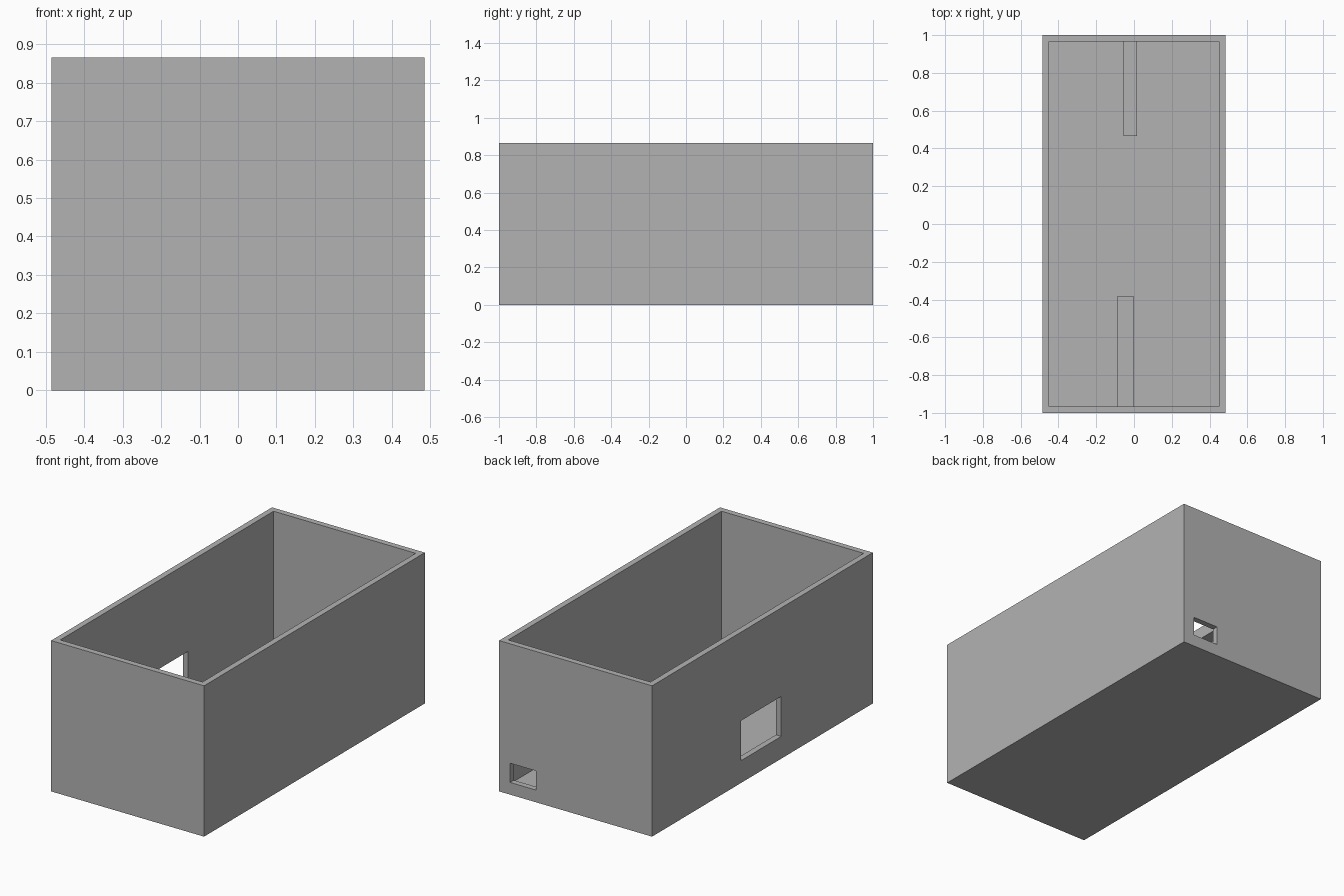
import bpy
from mathutils import Vector

old = bpy.data.objects.get("Cube")
if old:
    bpy.data.objects.remove(old, do_unlink=True)

grey = bpy.data.materials.new("plain grey")
grey.use_nodes = True
grey.diffuse_color = (0.45, 0.45, 0.45, 1)
bsdf = next(n for n in grey.node_tree.nodes if n.type == 'BSDF_PRINCIPLED')
bsdf.inputs["Base Color"].default_value = grey.diffuse_color

HALF_X, HALF_Y, HEIGHT, WALL = 0.485, 1.0, 0.865, 0.034
IN_X, IN_Y = HALF_X - WALL, HALF_Y - WALL


def box(name, low, high):
    """Axis-aligned box between two corners."""
    low, high = Vector(low), Vector(high)
    bpy.ops.mesh.primitive_cube_add(size=1)
    ob = bpy.context.object
    ob.name = name
    for v in ob.data.vertices:
        v.co = (low + high) / 2 + v.co * (high - low)
    ob.data.materials.append(grey)
    return ob


def cut(target, low, high):
    """Remove a box-shaped volume from the target."""
    cutter = box("cutter", low, high)
    cutter.hide_render = True
    mod = target.modifiers.new("cut", 'BOOLEAN')
    mod.operation = 'DIFFERENCE'
    mod.solver = 'EXACT'
    mod.object = cutter
    bpy.context.view_layer.objects.active = target
    bpy.ops.object.modifier_apply(modifier=mod.name)
    bpy.data.objects.remove(cutter, do_unlink=True)


# Open-topped tray with floor and four walls
shell = box("box_shell", (-HALF_X, -HALF_Y, 0), (HALF_X, HALF_Y, HEIGHT))
cut(shell, (-IN_X, -IN_Y, WALL), (IN_X, IN_Y, HEIGHT + 0.1))

# Large opening in the right wall, small opening in the back wall
cut(shell, (-HALF_X - 0.1, -0.17, 0.128), (-IN_X + 0.1, 0.193, 0.357))
cut(shell, (0.25, IN_Y - 0.1, 0.07), (0.415, HALF_Y + 0.1, 0.18))

# Inner bars standing out from the end walls
box("back_bar", (-0.055, 0.465, 0.38), (0.015, IN_Y, 0.45))
box("front_bar", (-0.09, -IN_Y, 0.38), (0, -0.385, 0.45))
